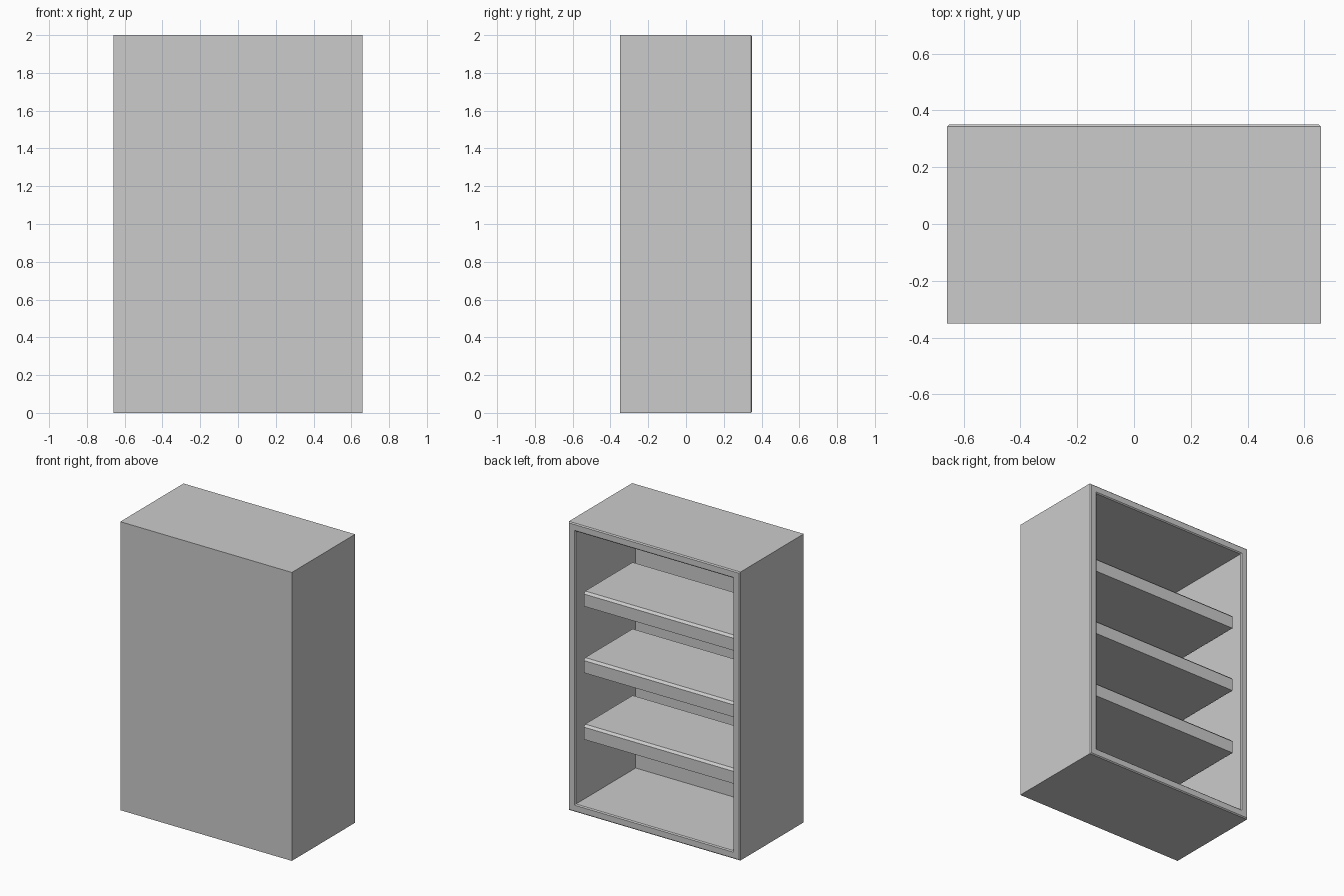
import bpy
import bmesh

if "Cube" in bpy.data.objects:
    bpy.data.objects.remove(bpy.data.objects["Cube"])

W, D, H = 1.316, 0.70, 2.0     # outer size
WALL, FRONT = 0.077, 0.04      # side wall and front panel thickness
SHELVES, SHELF_T = 3, 0.10


def box(x, y, z):
    """bmesh box from (min, max) pairs."""
    bm = bmesh.new()
    bmesh.ops.create_cube(bm, size=1)
    for v in bm.verts:
        v.co = [r[0] + (c + 0.5) * (r[1] - r[0]) for c, r in zip(v.co, (x, y, z))]
    bm.normal_update()
    return bm


def chamfer(bm, edges, width):
    bmesh.ops.bevel(bm, geom=edges, offset=width, offset_type='OFFSET',
                    segments=1, affect='EDGES')


def finish(bm, name):
    bmesh.ops.recalc_face_normals(bm, faces=bm.faces)
    mesh = bpy.data.meshes.new(name)
    bm.to_mesh(mesh)
    bm.free()
    obj = bpy.data.objects.new(name, mesh)
    bpy.context.collection.objects.link(obj)
    return obj


# Case: box hollowed from the back, with a chamfered rim
bm = box((-W / 2, W / 2), (-D / 2, D / 2), (0, H))
back = next(f for f in bm.faces if f.normal.y > 0.9)
bmesh.ops.inset_region(bm, faces=[back], thickness=WALL)
ext = bmesh.ops.extrude_discrete_faces(bm, faces=[back])
for v in ext["faces"][0].verts:
    v.co.y = -D / 2 + FRONT
bm.normal_update()
rim = [e for e in bm.edges
       if all(abs(v.co.y - D / 2) < 1e-5 for v in e.verts)
       and (abs(e.verts[0].co.x - e.verts[1].co.x) < 1e-5
            or abs(e.verts[0].co.z - e.verts[1].co.z) < 1e-5)]
chamfer(bm, rim, 0.007)
finish(bm, "cabinet_case")

# Shelves: evenly spaced, recessed, long top edges chamfered
half = W / 2 - WALL
pitch = (H - 2 * WALL) / (SHELVES + 1)
for i in range(SHELVES):
    z = WALL + pitch * (i + 1)
    bm = box((-half, half), (-0.26, 0.29), (z - SHELF_T / 2, z + SHELF_T / 2))
    top = [e for e in bm.edges
           if all(v.co.z > z for v in e.verts)
           and abs(e.verts[0].co.y - e.verts[1].co.y) < 1e-5]
    chamfer(bm, top, 0.015)
    finish(bm, f"shelf_{i + 1}")
